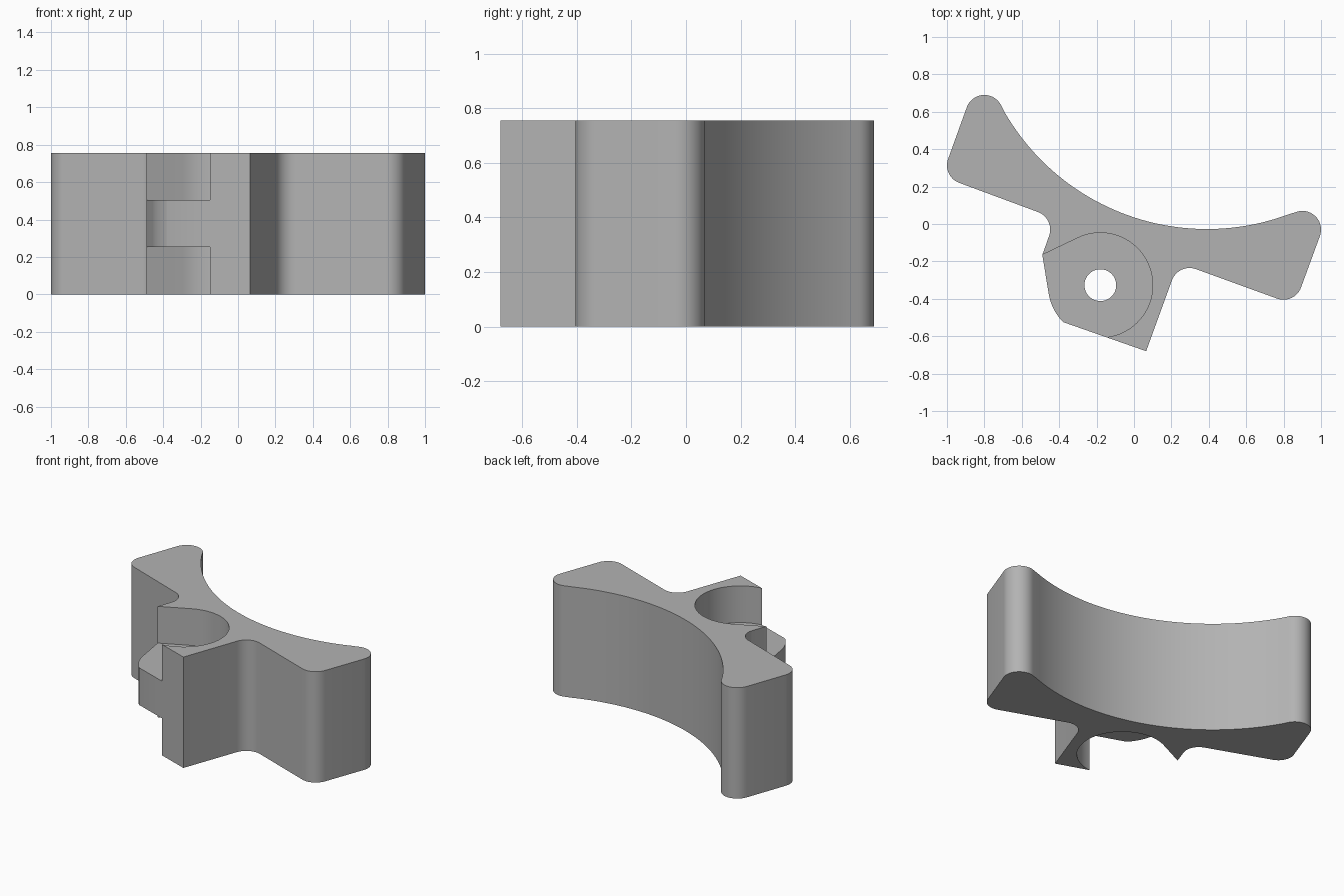
import bpy, bmesh
from math import atan2, cos, sin, asin, radians, pi, tau
from mathutils import Vector

if "Cube" in bpy.data.objects:
    bpy.data.objects.remove(bpy.data.objects["Cube"])

HEIGHT = 0.755
TILT = radians(20)
ROUND = 0.1
along = Vector((cos(TILT), -sin(TILT)))   # direction of the arms
up = Vector((sin(TILT), cos(TILT)))       # direction towards the curved saddle

grey = bpy.data.materials.new("grey")
grey.use_nodes = True
grey.diffuse_color = (0.45, 0.45, 0.45, 1)
grey.node_tree.nodes["Principled BSDF"].inputs["Base Color"].default_value = grey.diffuse_color


def arc(centre, radius, start, end, steps):
    """Points along an arc, clockwise when end is below start."""
    return [Vector((centre[0] + radius * cos(start + (end - start) * i / steps),
                    centre[1] + radius * sin(start + (end - start) * i / steps)))
            for i in range(steps + 1)]


def fillet(corner, before, after, steps=12):
    """Round a square corner between two unit edge directions."""
    p = Vector(corner)
    centre = p + (before + after) * ROUND
    a, b = -after, -before
    return [centre + (a * cos(t) + b * sin(t)) * ROUND
            for t in (pi / 2 * i / steps for i in range(steps + 1))]


def prism(name, points, bottom, top):
    bm = bmesh.new()
    face = bm.faces.new([bm.verts.new((p[0], p[1], bottom)) for p in points])
    side = bmesh.ops.extrude_face_region(bm, geom=[face])["geom"]
    bmesh.ops.translate(bm, vec=(0, 0, top - bottom),
                        verts=[v for v in side if isinstance(v, bmesh.types.BMVert)])
    bmesh.ops.recalc_face_normals(bm, faces=bm.faces)
    mesh = bpy.data.meshes.new(name)
    bm.to_mesh(mesh)
    bm.free()
    obj = bpy.data.objects.new(name, mesh)
    mesh.materials.append(grey)
    bpy.context.collection.objects.link(obj)
    return obj


# Key points of the plan
saddle, saddle_r = Vector((0.39, 1.222)), 1.249
left_tip, right_tip = Vector((-0.80, 0.59)), Vector((0.90, -0.03))
pivot, pivot_r = Vector((-0.18, -0.327)), 0.28
lip = Vector((-0.49, -0.165))
to_pivot = pivot - lip
aim = atan2(to_pivot.y, to_pivot.x)
spread = asin(pivot_r / to_pivot.length)


def angle(v):
    return atan2(v.y, v.x)


# Outline, clockwise from the left tip
outline = arc(left_tip, ROUND, pi - TILT, angle(saddle - left_tip), 16)
outline += arc(saddle, saddle_r, angle(left_tip - saddle) + tau,
               angle(right_tip - saddle) + tau, 48)[1:-1]
outline += arc(right_tip, ROUND, angle(saddle - right_tip), -TILT, 16)
outline += fillet((0.859, -0.433), up, -along)
outline += fillet((0.237, -0.207), along, -up)
outline.append(Vector((0.065, -0.68)))
outline += arc(pivot, pivot_r, radians(225), aim - spread + radians(270), 12)
outline.append(lip)
outline += fillet((-0.42, 0.03), -up, -along)
outline += fillet((-1.028, 0.254), along, up)
body = prism("clamp_body", outline, 0, HEIGHT)

# Round pockets above and below the tongue, and the pin hole through it
pocket_dir = Vector((cos(aim + spread), sin(aim + spread)))
pocket = [lip - pocket_dir * 0.15]
pocket += arc(pivot, pivot_r, aim + spread + pi / 2, radians(-95), 48)
pocket += [Vector((-0.25, -0.9)), Vector((-0.75, -0.7))]
cutters = [prism("lower_pocket_cutter", pocket, -0.1, 0.252),
           prism("upper_pocket_cutter", pocket, 0.505, HEIGHT + 0.1),
           prism("pin_hole_cutter", arc(pivot, 0.085, 0, tau, 40)[:-1], -0.2, HEIGHT + 0.2)]
for cutter in cutters:
    cutter.hide_render = True
    mod = body.modifiers.new(cutter.name, "BOOLEAN")
    mod.operation = "DIFFERENCE"
    mod.solver = "EXACT"
    mod.object = cutter

# Apply the cuts, drop the cutters and smooth the curved walls
bpy.context.view_layer.objects.active = body
body.select_set(True)
for mod in list(body.modifiers):
    bpy.ops.object.modifier_apply(modifier=mod.name)
for cutter in cutters:
    bpy.data.objects.remove(cutter)
bpy.ops.object.shade_smooth_by_angle(angle=radians(30))
